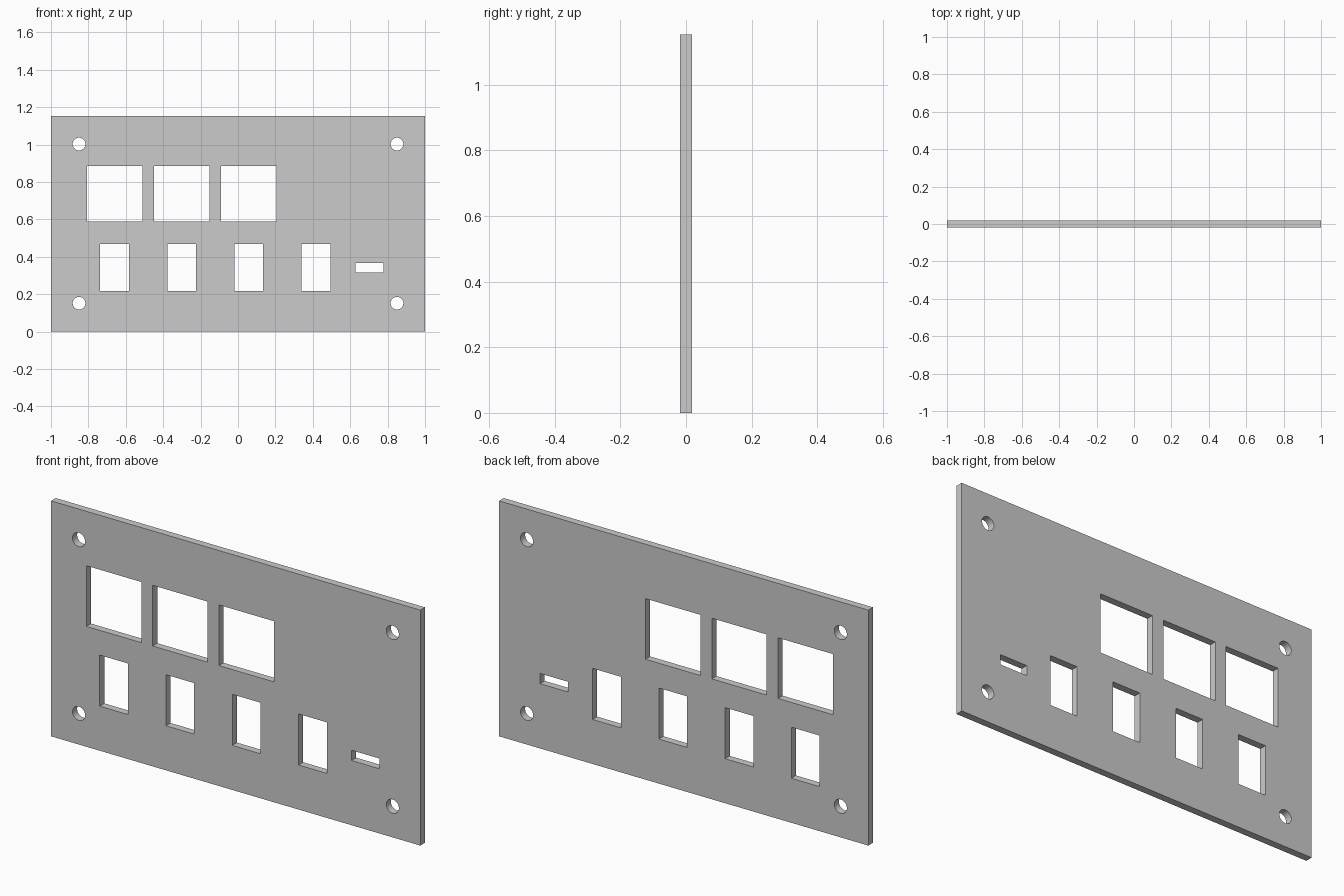
import bpy, bmesh
from math import cos, sin, pi, radians

if "Cube" in bpy.data.objects:
    bpy.data.objects.remove(bpy.data.objects["Cube"])

WIDTH, HEIGHT, THICK = 2.0, 1.153, 0.036
PITCH, FIRST = 0.359, -0.66


def rect(cx, cz, w, h):
    return [(cx + sx * w / 2, cz + sz * h / 2)
            for sx, sz in ((-1, -1), (1, -1), (1, 1), (-1, 1))]


def circle(cx, cz, r, n=48):
    return [(cx + r * cos(2 * pi * i / n), cz + r * sin(2 * pi * i / n)) for i in range(n)]


# Outer edge of the plate
loops = [rect(0, HEIGHT / 2, WIDTH, HEIGHT)]
# Upper row of square windows
loops += [rect(FIRST + i * PITCH, 0.738, 0.297, 0.297) for i in range(3)]
# Lower row of switch windows
loops += [rect(FIRST + i * PITCH, 0.343, 0.153, 0.25) for i in range(4)]
# Narrow slot
loops.append(rect(0.703, 0.342, 0.15, 0.05))
# Corner screw holes
loops += [circle(x, z, 0.034) for x in (-0.85, 0.85) for z in (0.152, HEIGHT - 0.15)]

# Flat filled outline, extruded to the plate thickness
curve = bpy.data.curves.new("panel_outline", 'CURVE')
curve.dimensions = '2D'
curve.fill_mode = 'BOTH'
curve.extrude = THICK / 2
for pts in loops:
    s = curve.splines.new('POLY')
    s.points.add(len(pts) - 1)
    for p, (x, z) in zip(s.points, pts):
        p.co = (x, z, 0, 1)
    s.use_cyclic_u = True

panel = bpy.data.objects.new("panel_plate", curve)
bpy.context.collection.objects.link(panel)
panel.rotation_euler.x = radians(90)
bpy.context.view_layer.objects.active = panel
panel.select_set(True)
bpy.ops.object.convert(target='MESH')
bpy.ops.object.transform_apply(rotation=True)

# Weld caps to walls and make normals consistent
panel = bpy.context.object
bm = bmesh.new()
bm.from_mesh(panel.data)
bmesh.ops.remove_doubles(bm, verts=bm.verts, dist=1e-5)
bmesh.ops.recalc_face_normals(bm, faces=bm.faces)
bm.to_mesh(panel.data)
bm.free()
bpy.ops.object.shade_smooth_by_angle(angle=radians(30))
